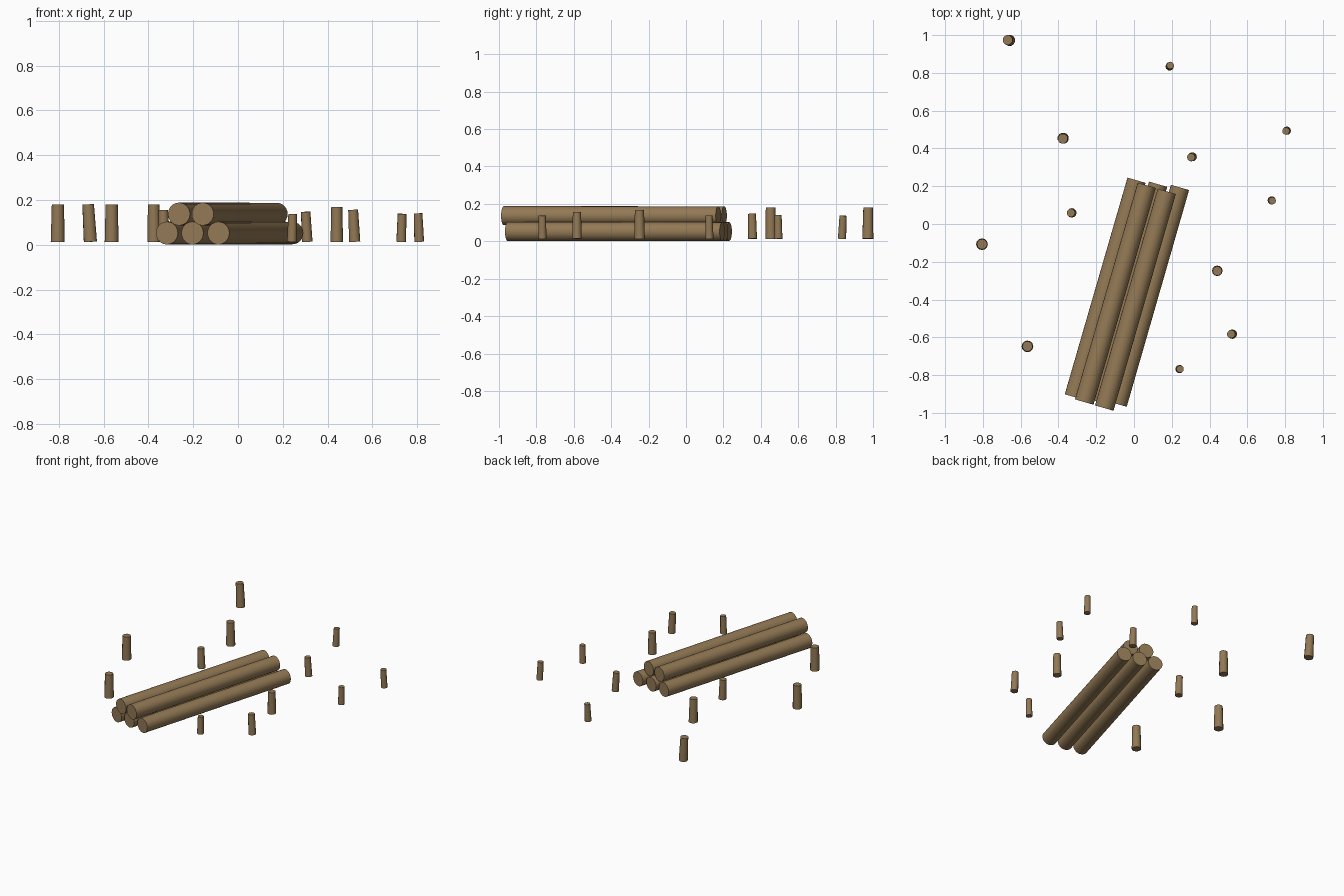
import bpy, math
from mathutils import Vector

wood = bpy.data.materials.new("wood")
wood.diffuse_color = (0.29, 0.19, 0.09, 1)


def cylinder(name, start, end, r_start, r_end, sides):
    """Smooth, capped cylinder running from start to end."""
    a, b = Vector(start), Vector(end)
    bpy.ops.mesh.primitive_cone_add(
        vertices=sides, radius1=r_start, radius2=r_end,
        depth=(b - a).length, location=(a + b) / 2,
        rotation=(b - a).to_track_quat('Z', 'Y').to_euler())
    ob = bpy.context.object
    ob.name = name
    ob.data.materials.append(wood)
    bpy.ops.object.shade_smooth_by_angle(angle=math.radians(40))
    return ob


# Stacked logs: three below, two resting in the gaps
half = Vector((math.sin(math.radians(16.1)), math.cos(math.radians(16.1)), 0)) * 0.597
log_centres = [
    (-0.152, -0.342, 0.052), (-0.038, -0.363, 0.052), (0.078, -0.380, 0.052),
    (-0.098, -0.369, 0.137), (0.008, -0.401, 0.137)]
for i, c in enumerate(log_centres):
    c = Vector(c)
    cylinder(f"log_{i + 1}", c - half, c + half, 0.051, 0.050, 24)

# Tapered stakes around the pile: x, y, top height, base radius, lean x, lean y
stakes = [
    (-0.659, 0.972, 0.180, 0.030, -0.010, 0.002),
    (0.189, 0.834, 0.137, 0.022, 0.003, 0.006),
    (0.809, 0.494, 0.140, 0.022, -0.005, -0.002),
    (-0.375, 0.454, 0.180, 0.030, -0.002, -0.002),
    (0.309, 0.356, 0.147, 0.024, -0.007, -0.003),
    (-0.329, 0.059, 0.155, 0.025, -0.005, 0.0),
    (0.729, 0.125, 0.138, 0.022, 0.003, -0.002),
    (-0.805, -0.107, 0.179, 0.031, 0.001, 0.0),
    (0.441, -0.248, 0.168, 0.028, 0.0, -0.001),
    (-0.564, -0.648, 0.179, 0.031, 0.0, 0.0),
    (0.521, -0.583, 0.156, 0.025, -0.007, 0.0),
    (0.241, -0.768, 0.137, 0.022, 0.003, 0.0),
]
for i, (x, y, top, r, lx, ly) in enumerate(stakes):
    cylinder(f"stake_{i + 1}", (x, y, 0.013), (x + lx, y + ly, top), r, r * 0.88, 12)
